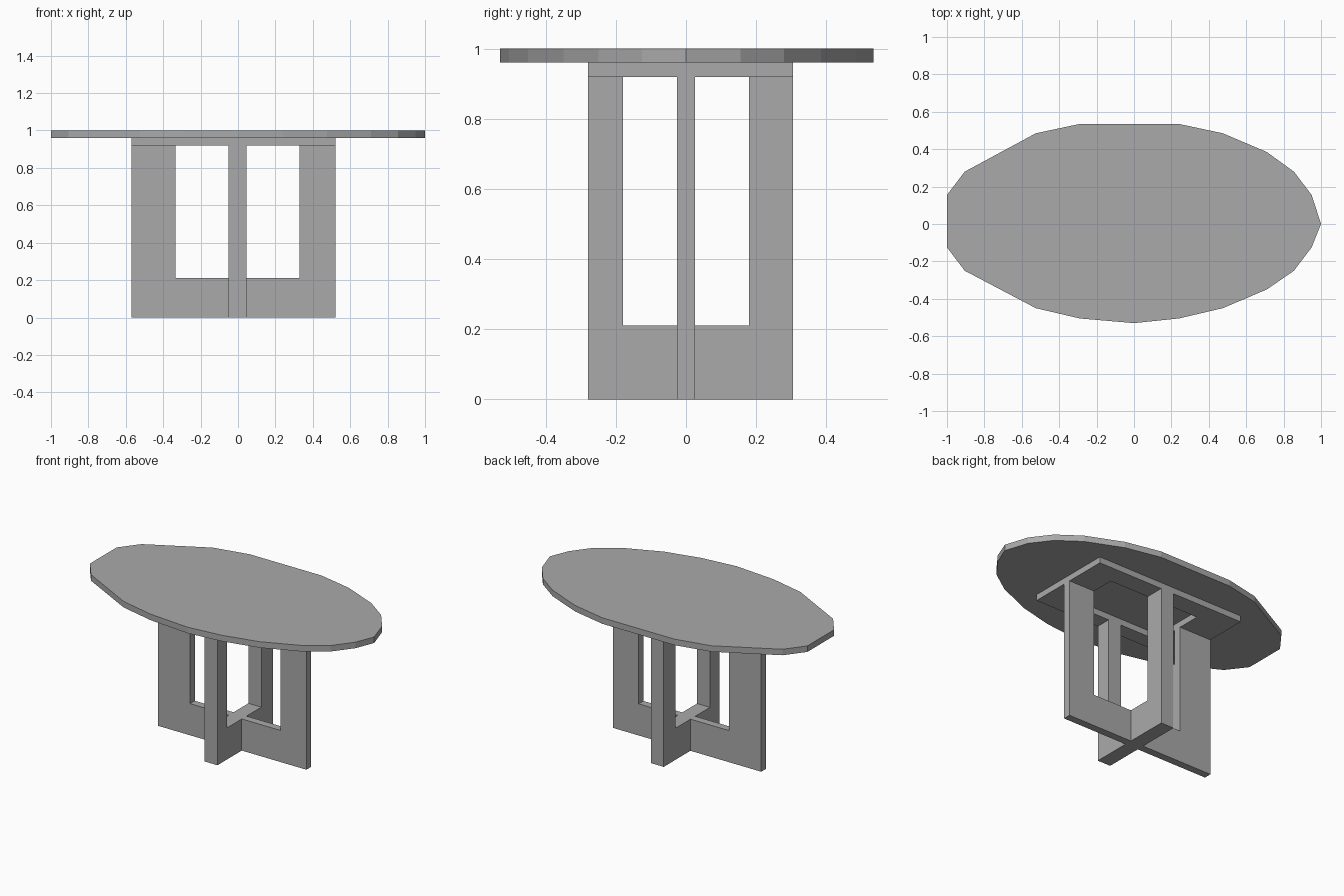
import bpy, bmesh

if "Cube" in bpy.data.objects:
    bpy.data.objects.remove(bpy.data.objects["Cube"])

grey = bpy.data.materials.new("plain grey")
grey.diffuse_color = (0.4, 0.4, 0.4, 1)
grey.use_nodes = True
grey.node_tree.nodes["Principled BSDF"].inputs["Base Color"].default_value = grey.diffuse_color


def prism(name, points, lo, hi, axis="z"):
    """Extrude a 2D outline from lo to hi along the given axis."""
    place = {"x": lambda a, b, t: (t, a, b),
             "y": lambda a, b, t: (a, t, b),
             "z": lambda a, b, t: (a, b, t)}[axis]
    bm = bmesh.new()
    low = [bm.verts.new(place(a, b, lo)) for a, b in points]
    high = [bm.verts.new(place(a, b, hi)) for a, b in points]
    bm.faces.new(low)
    bm.faces.new(high)
    n = len(points)
    for i in range(n):
        j = (i + 1) % n
        bm.faces.new((low[i], low[j], high[j], high[i]))
    bmesh.ops.recalc_face_normals(bm, faces=bm.faces)
    mesh = bpy.data.meshes.new(name)
    bm.to_mesh(mesh)
    bm.free()
    mesh.materials.append(grey)
    ob = bpy.data.objects.new(name, mesh)
    bpy.context.collection.objects.link(ob)
    return ob


# Faceted oval top
outline = [(1, 0), (.95, .155), (.855, .28), (.71, .385), (.475, .485), (.24, .535),
           (-.29, .535), (-.525, .485), (-.905, .28), (-1, .155), (-1, -.125),
           (-.905, -.25), (-.525, -.45), (-.29, -.505), (0, -.53), (.24, -.505),
           (.475, -.45), (.71, -.35), (.855, -.25), (.95, -.125)]
prism("table_top", outline, 0.96, 1.0)


# Crossed U-shaped leg panels
def u_shape(a0, a1, i0, i1):
    return [(a0, 0), (a1, 0), (a1, .92), (i1, .92), (i1, .21), (i0, .21), (i0, .92), (a0, .92)]


X0, X1, Y0, Y1 = -.57, .52, -.28, .305   # outer extent of base
HX0, HX1, HY = -.335, .33, .18           # inner opening
prism("long_leg_panel", u_shape(X0, X1, HX0, HX1), -.025, .025, "y")
prism("cross_leg_panel", u_shape(Y0, Y1, -HY, HY), -.05, .045, "x")

# Rectangular frame under the top
bm = bmesh.new()
rings = []
for z in (.92, .96):
    outer = [bm.verts.new((x, y, z)) for x, y in ((X0, Y0), (X1, Y0), (X1, Y1), (X0, Y1))]
    inner = [bm.verts.new((x, y, z)) for x, y in ((HX0, -HY), (HX1, -HY), (HX1, HY), (HX0, HY))]
    rings.append((outer, inner))
(o0, i0), (o1, i1) = rings
for k in range(4):
    m = (k + 1) % 4
    for p, q in ((o0, i0), (i0, i1), (i1, o1), (o1, o0)):
        bm.faces.new((p[k], p[m], q[m], q[k]))
bmesh.ops.recalc_face_normals(bm, faces=bm.faces)
mesh = bpy.data.meshes.new("support_frame")
bm.to_mesh(mesh)
bm.free()
mesh.materials.append(grey)
bpy.context.collection.objects.link(bpy.data.objects.new("support_frame", mesh))
